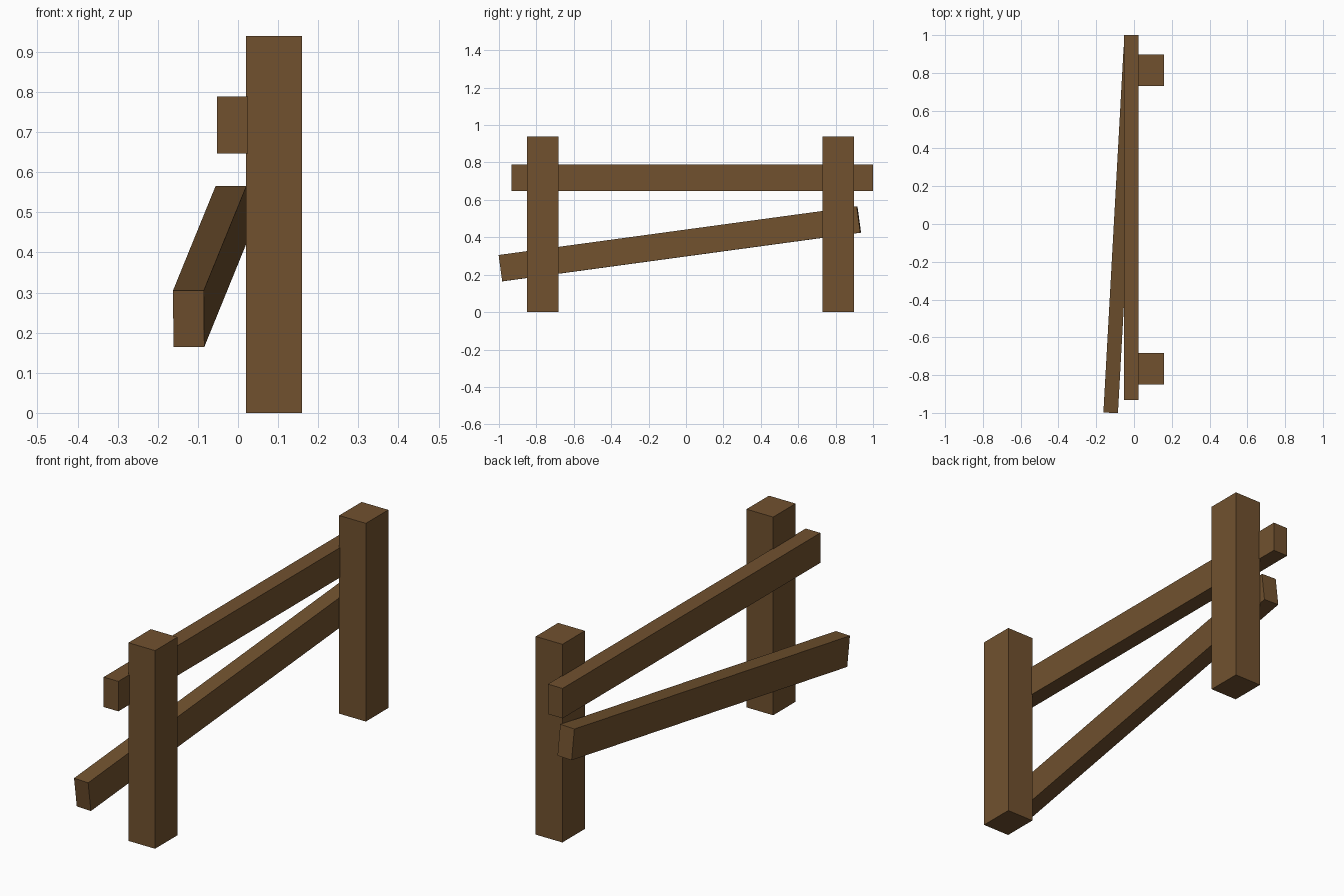
import bpy
from math import radians

cube = bpy.data.objects.get("Cube")
if cube:
    bpy.data.objects.remove(cube, do_unlink=True)

# Single brown timber colour
wood = bpy.data.materials.new("brown_wood")
wood.use_nodes = True
color = (0.165, 0.083, 0.028, 1)
wood.diffuse_color = color
bsdf = next(n for n in wood.node_tree.nodes if n.type == "BSDF_PRINCIPLED")
bsdf.inputs["Base Color"].default_value = color


def beam(name, center, size, rotation=(0, 0, 0)):
    """Add one square-cut timber."""
    bpy.ops.mesh.primitive_cube_add(size=1, location=center, rotation=rotation)
    obj = bpy.context.object
    obj.name = name
    obj.scale = size
    bpy.ops.object.transform_apply(location=False, rotation=False, scale=True)
    obj.data.materials.append(wood)


# Upright posts
for name, y in (("front_post", -0.766), ("back_post", 0.814)):
    beam(name, (0.09, y, 0.47), (0.14, 0.168, 0.94))

# Level top rail, let slightly into the posts
beam("top_rail", (-0.014, 0.034, 0.718), (0.077, 1.932, 0.142))

# Fallen lower rail, dropped and swung out at the front
beam("fallen_rail", (-0.07, -0.033, 0.365), (0.077, 1.935, 0.142),
     (radians(7.73), 0, radians(-3.17)))
